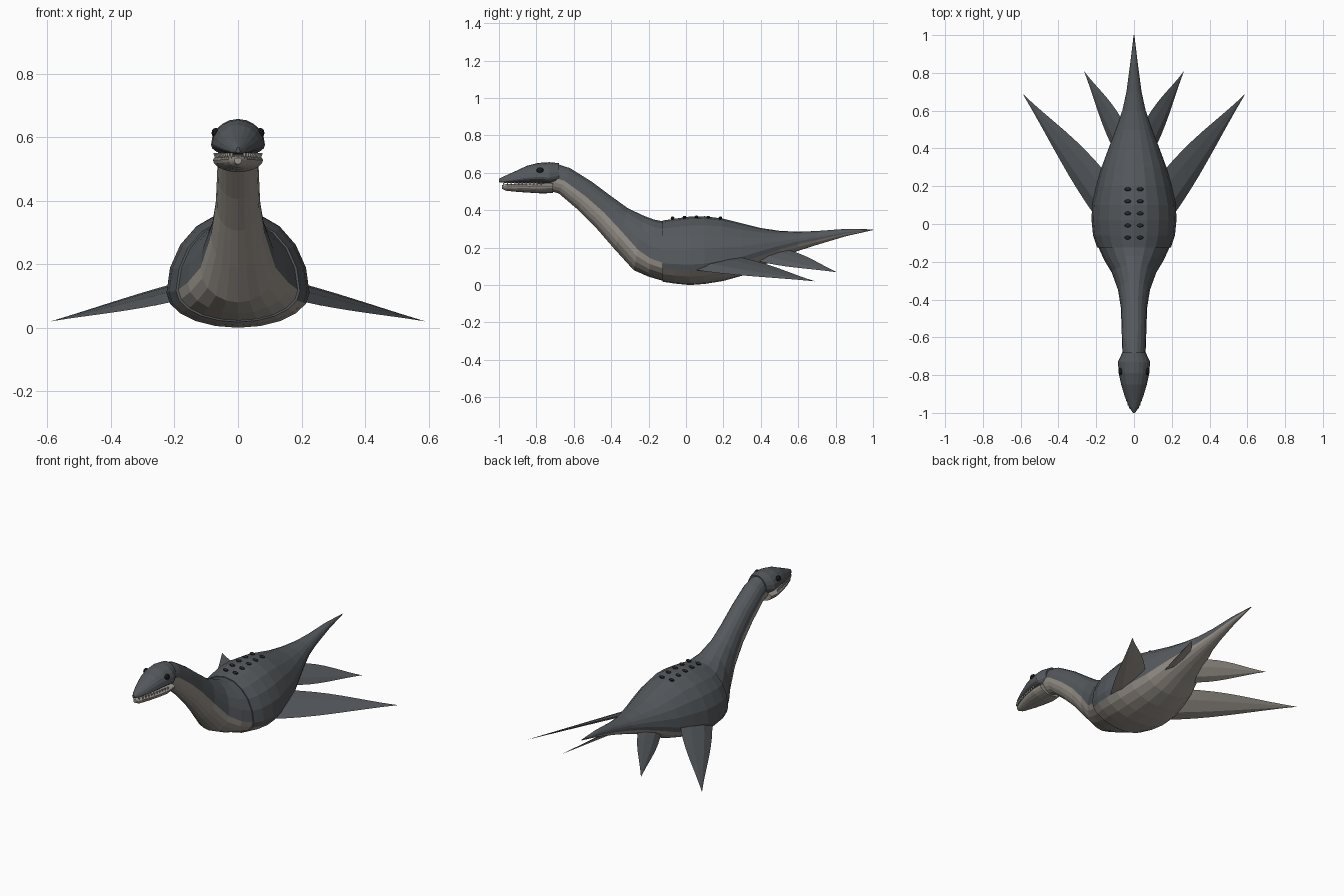
import bpy, bmesh, math
from mathutils import Vector

cube = bpy.data.objects.get("Cube")
if cube:
    bpy.data.objects.remove(cube, do_unlink=True)


def material(name, rgb):
    m = bpy.data.materials.new(name)
    m.use_nodes = True
    m.diffuse_color = (*rgb, 1)
    m.node_tree.nodes["Principled BSDF"].inputs["Base Color"].default_value = (*rgb, 1)
    return m


SLATE = material("slate grey skin", (0.09, 0.1, 0.11))
BELLY = material("pale belly", (0.33, 0.3, 0.265))
SPOT = material("dark spots", (0.02, 0.022, 0.025))
EYE = material("black eye", (0.01, 0.01, 0.01))
TOOTH = material("ivory teeth", (0.8, 0.78, 0.7))


def finish(bm, name, mats):
    bmesh.ops.recalc_face_normals(bm, faces=bm.faces)
    mesh = bpy.data.meshes.new(name)
    bm.to_mesh(mesh)
    bm.free()
    for m in mats:
        mesh.materials.append(m)
    obj = bpy.data.objects.new(name, mesh)
    bpy.context.collection.objects.link(obj)
    return obj


def skin(name, rings, mats, is_pale=lambda j: False):
    """Bridge rings of points; is_pale picks the pale side by strip number."""
    bm = bmesh.new()
    loops = [[bm.verts.new(p) for p in ring] for ring in rings]
    n = len(loops[0])
    for a, b in zip(loops, loops[1:]):
        for j in range(n):
            k = (j + 1) % n
            f = bm.faces.new((a[j], a[k], b[k], b[j]))
            f.material_index = int(is_pale(j))
    bm.faces.new(loops[0])
    bm.faces.new(loops[-1])
    return finish(bm, name, mats)


SIDES = 20


def egg_ring(top_y, top_z, low_y, low_z, half_width, widest):
    """Egg-shaped ring between a top and a bottom point."""
    top, low = Vector((0, top_y, top_z)), Vector((0, low_y, low_z))
    mid = low.lerp(top, widest)
    ring = []
    for j in range(SIDES):
        a = math.tau * j / SIDES
        s = math.sin(a)
        p = mid + (top - mid) * s if s > 0 else mid + (mid - low) * s
        ring.append(p + Vector((half_width * math.cos(a), 0, 0)))
    return ring


# Body and tail: y, top, bottom, half width, height of widest point
body = [(-0.125, .345, .018, .195, .3), (-0.06, .355, .008, .217, .3),
        (0.02, .366, 0, .225, .3), (0.1, .368, .006, .222, .3),
        (0.2, .355, .022, .2, .33), (0.3, .33, .05, .172, .36),
        (0.4, .305, .1, .135, .4), (0.5, .29, .145, .097, .45),
        (0.6, .285, .183, .062, .5), (0.7, .289, .215, .04, .5),
        (0.85, .3, .26, .02, .5), (1, .298, .294, .002, .5)]
skin("body_and_tail", [egg_ring(y, t, y, b, w, h) for y, t, b, w, h in body],
     (SLATE, BELLY), lambda j: SIDES / 2 + 1 <= j < SIDES - 1)

# Neck and chest: slanted rings, pale throat below the widest line
neck = [(-.69, .648, -.735, .505, .058, .5), (-.62, .625, -.68, .49, .063, .5),
        (-.5, .55, -.58, .405, .066, .5), (-.4, .475, -.48, .305, .07, .5),
        (-.31, .41, -.38, .19, .085, .46), (-.22, .368, -.28, .08, .118, .38),
        (-.17, .35, -.2, .045, .158, .32), (-.11, .338, -.115, .02, .193, .3)]
skin("neck_and_chest", [egg_ring(*r) for r in neck], (SLATE, BELLY),
     lambda j: j >= SIDES / 2)

# Upper head
skull = [(-1, .568, .55, .006, .3), (-.97, .583, .546, .026, .3),
         (-.91, .61, .546, .05, .3), (-.85, .638, .546, .068, .3),
         (-.79, .653, .546, .081, .3), (-.73, .657, .54, .085, .3),
         (-.68, .652, .54, .062, .4)]
skin("upper_head", [egg_ring(y, t, y, b, w, h) for y, t, b, w, h in skull], (SLATE,))

# Lower jaw
jaw = [(-.985, .535, .515, .012), (-.96, .54, .504, .028), (-.9, .542, .498, .05),
       (-.84, .543, .494, .066), (-.77, .545, .49, .079), (-.71, .548, .492, .076)]
skin("lower_jaw", [egg_ring(y, t, y, b, w, .7) for y, t, b, w in jaw], (BELLY,))

# Teeth along both sides of the mouth
bm = bmesh.new()
for i in range(11):
    y = -.975 + i * .02
    w = .02 + .052 * (i / 10) ** .7
    for x in (-w, w):
        r = bmesh.ops.create_cone(bm, segments=5, radius1=0, radius2=.006, depth=.018)
        bmesh.ops.translate(bm, verts=r["verts"], vec=(x, y, .541))
finish(bm, "teeth", (TOOTH,))


def ellipsoid(bm, place, size):
    r = bmesh.ops.create_uvsphere(bm, u_segments=10, v_segments=6, radius=1)
    bmesh.ops.scale(bm, verts=r["verts"], vec=size)
    bmesh.ops.translate(bm, verts=r["verts"], vec=place)


for side, label in ((1, "left"), (-1, "right")):
    bm = bmesh.new()
    ellipsoid(bm, (side * .07, -.78, .613), (.014, .02, .016))
    finish(bm, label + "_eye", (EYE,))

# Two rows of little ridges on the back
bm = bmesh.new()
for i in range(5):
    for side in (-1, 1):
        y = -.072 + i * .064
        ellipsoid(bm, (side * .033, y, .356 + .008 * math.sin(math.pi * (i + .5) / 5)),
                  (.017, .01, .008))
finish(bm, "back_ridges", (SPOT,))


def flipper(name, lead, trail, tip, thick, bulge):
    """Tapered lens-section blade with a pale underside."""
    lead, trail, tip = Vector(lead), Vector(trail), Vector(tip)
    up = (trail - lead).cross(tip - lead).normalized()
    if up.z < 0:
        up = -up
    rings = []
    for i in range(9):
        t = min(i / 8, .995)
        a, b = lead.lerp(tip, t), trail.lerp(tip, t)
        chord = (b - a) * bulge * math.sin(math.pi * t)
        a, b = a - chord, b + chord
        h = up * thick * (1 - t)
        rings.append([a, a.lerp(b, .3) + h, a.lerp(b, .7) + h * .7, b,
                      a.lerp(b, .7) - h * .7, a.lerp(b, .3) - h])
    return skin(name, rings, (SLATE, BELLY), lambda j: j >= 3)


for side, label in ((1, "left"), (-1, "right")):
    flipper(label + "_front_flipper", (side * .19, .02, .085),
            (side * .14, .26, .155), (side * .59, .69, .02), .018, .12)
    flipper(label + "_hind_flipper", (side * .1, .38, .13),
            (side * .045, .52, .195), (side * .265, .81, .068), .014, .16)
